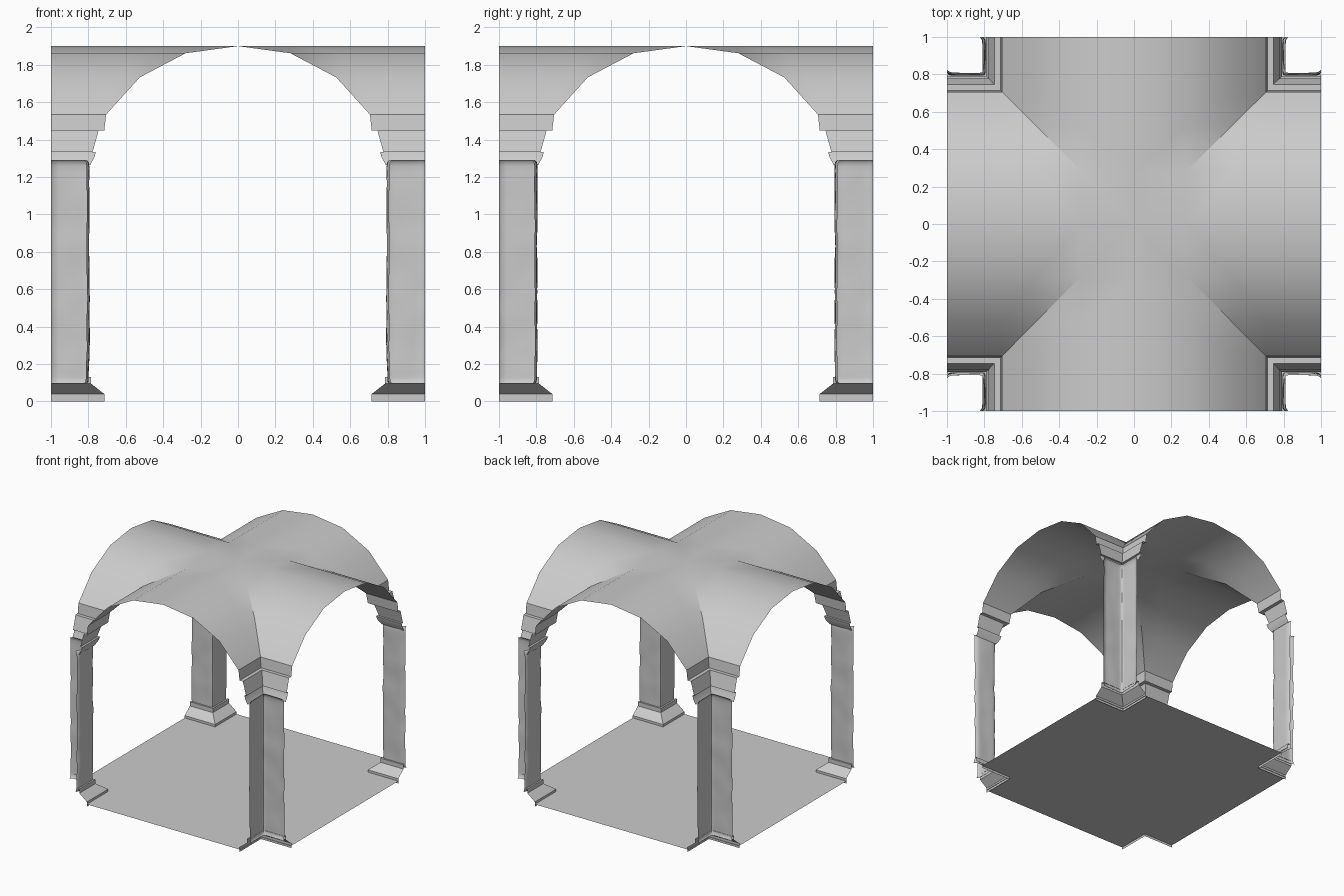
import bpy, math
from mathutils import Vector, noise

if "Cube" in bpy.data.objects:
    bpy.data.objects.remove(bpy.data.objects["Cube"])


def make_object(name, verts, faces, mirror=True, smooth=None):
    mesh = bpy.data.meshes.new(name)
    mesh.from_pydata(verts, [], faces)
    mesh.update()
    obj = bpy.data.objects.new(name, mesh)
    bpy.context.collection.objects.link(obj)
    if smooth:
        bpy.ops.object.select_all(action='DESELECT')
        obj.select_set(True)
        bpy.context.view_layer.objects.active = obj
        bpy.ops.object.shade_smooth_by_angle(angle=math.radians(smooth))
    if mirror:
        mod = obj.modifiers.new("four_corners", 'MIRROR')
        mod.use_axis = (True, True, False)
    return obj


def strip_faces(rows, cols):
    # faces looking towards the centre of the room
    return [(j * cols + i, (j + 1) * cols + i, (j + 1) * cols + i + 1, j * cols + i + 1)
            for j in range(rows - 1) for i in range(cols - 1)]


def corner_moulding(name, profile, smooth=None):
    # sweep a (distance from centre, height) profile round the L of a corner
    verts = [p for d, z in profile for p in ((1, d, z), (d, d, z), (d, 1, z))]
    return make_object(name, verts, strip_faces(len(profile), 3), smooth=smooth)


# plinth and base mouldings
corner_moulding("pillar_base", [(.715, 0), (.715, .04), (.785, .095), (.785, .13), (.80, .13)])

# neck ring, bell and top block of the capital
corner_moulding("capital_neck", [(.79, 1.265), (.768, 1.305), (.76, 1.335), (.777, 1.335)], 30)
corner_moulding("capital_bell", [(.777, 1.335), (.762, 1.39), (.745, 1.45), (.715, 1.45)], 30)
corner_moulding("capital_block", [(.715, 1.45), (.705, 1.535), (.70, 1.54)])

# weathered stone shaft with rounded rims
leg = [(1, .81), (.985, .799)] + [(.96 - .02 * k, .796) for k in range(8)] + [(.80, .799)]
path = leg + [(y, x) for x, y in reversed(leg)]
heights = [.095, .105, .125] + [.15 + .04 * k for k in range(28)] + [1.26, 1.28, 1.29]
verts = []
for j, z in enumerate(heights):
    rim = .012 if j in (0, len(heights) - 1) else .003 if j in (1, len(heights) - 2) else 0
    for x, y in path:
        n = .006 * noise.noise(Vector((x * 7, y * 7, z * 8))) + rim
        verts.append((min(1, x + n * (x < .85)), min(1, y + n * (y < .85)), z))
make_object("pillar_shaft", verts, strip_faces(len(heights), len(path)), smooth=50)

# groin vault: two crossing barrels with the same faceted arch
arch = {0: 1.90, .28: 1.862, .525: 1.733, .70: 1.54, 1: 1.54}
half = list(arch)
n = len(half)
verts = [(x, y, arch[min(x, y)]) for y in half for x in half]
faces = []
for j in range(n - 1):
    for i in range(n - 1):
        a, b, c, d = j * n + i, j * n + i + 1, (j + 1) * n + i + 1, (j + 1) * n + i
        if i == j == n - 2:
            continue                      # open above the pillar
        if i == j:
            faces += [(a, c, b), (a, d, c)]   # split along the groin
        else:
            faces.append((a, d, c, b))
vault = make_object("groin_vault", verts, faces)
bpy.ops.object.select_all(action='DESELECT')
vault.select_set(True)
bpy.context.view_layer.objects.active = vault
bpy.ops.object.modifier_apply(modifier="four_corners")
bpy.ops.object.shade_smooth_by_angle(angle=math.radians(32))

# floor slab surface, notched round the pillars
h, e = .02, .72
make_object("floor", [(s * x, t * y, h) for s, t, x, y in (
    (1, -1, 1, e), (1, 1, 1, e), (1, 1, e, e), (1, 1, e, 1), (-1, 1, e, 1), (-1, 1, e, e),
    (-1, 1, 1, e), (-1, -1, 1, e), (-1, -1, e, e), (-1, -1, e, 1), (1, -1, e, 1), (1, -1, e, e))],
    [(11, 0, 1, 2), (2, 3, 4, 5), (5, 6, 7, 8), (8, 9, 10, 11), (11, 2, 5, 8)], mirror=False)
